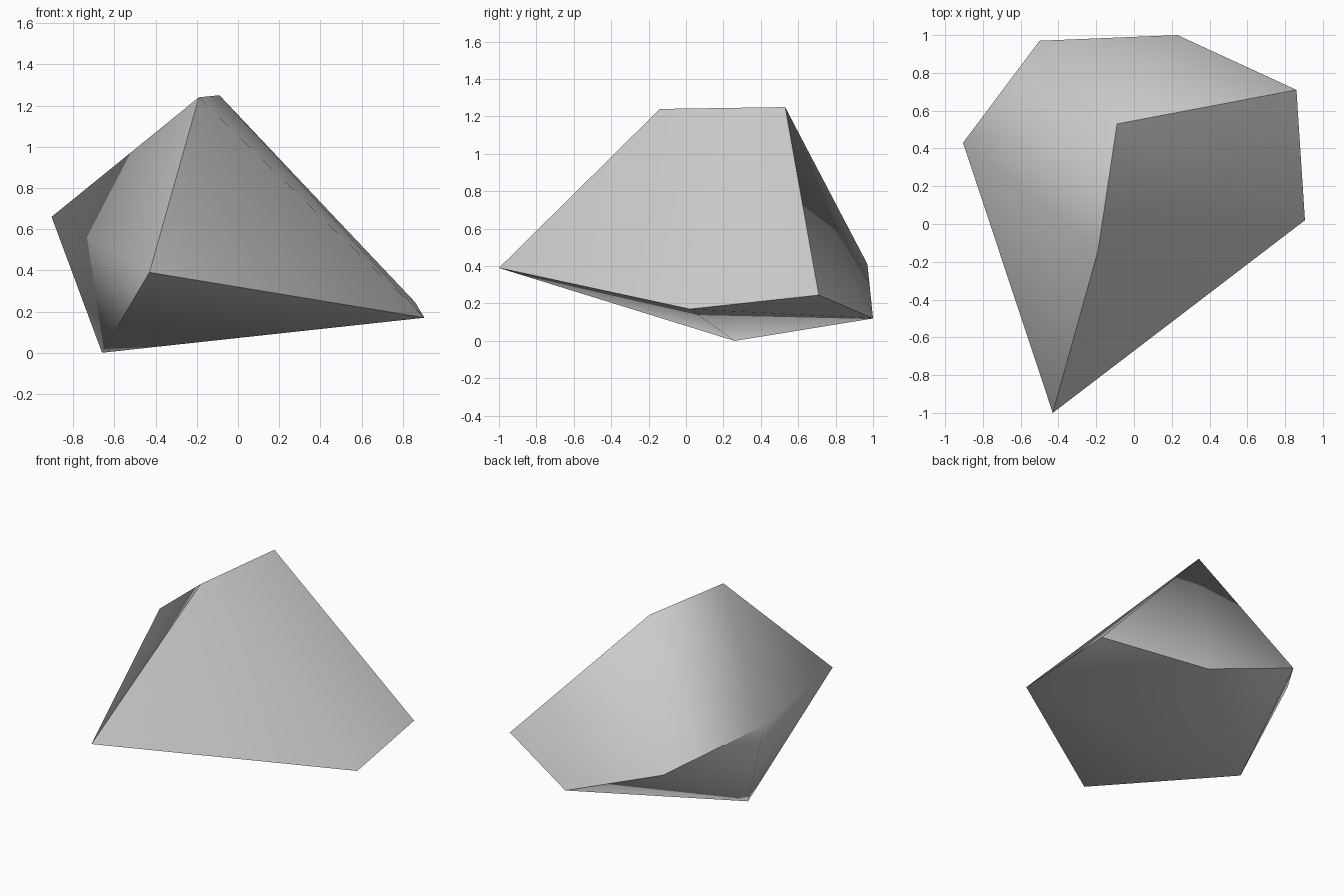
import bpy
import bmesh
import math

cube = bpy.data.objects.get("Cube")
if cube:
    bpy.data.objects.remove(cube, do_unlink=True)

# Stone colour
stone = bpy.data.materials.new("stone_grey")
stone.use_nodes = True
grey = (0.6, 0.6, 0.6, 1.0)
stone.diffuse_color = grey
stone.node_tree.nodes["Principled BSDF"].inputs["Base Color"].default_value = grey

# Corners of the chipped rock
top_ridge = [(-0.19, -0.14, 1.24), (-0.09, 0.53, 1.25)]
rim = [
    (-0.43, -1.0, 0.39),   # front tip
    (0.905, 0.02, 0.17),   # left side
    (0.86, 0.71, 0.245),
    (0.23, 1.0, 0.12),     # back
    (-0.5, 0.97, 0.41),
    (-0.905, 0.43, 0.66),  # right side
]
foot = [(-0.66, 0.26, 0.0)]

# Wrap the corners in a faceted shell
bm = bmesh.new()
for corner in top_ridge + rim + foot:
    bm.verts.new(corner)
bmesh.ops.convex_hull(bm, input=bm.verts[:])
bmesh.ops.recalc_face_normals(bm, faces=bm.faces[:])
mesh = bpy.data.meshes.new("rock")
bm.to_mesh(mesh)
bm.free()
mesh.materials.append(stone)

rock = bpy.data.objects.new("rock", mesh)
bpy.context.collection.objects.link(rock)

# Soft shading with crisp broken edges
bpy.ops.object.select_all(action="DESELECT")
rock.select_set(True)
bpy.context.view_layer.objects.active = rock
bpy.ops.object.shade_smooth_by_angle(angle=math.radians(60))
